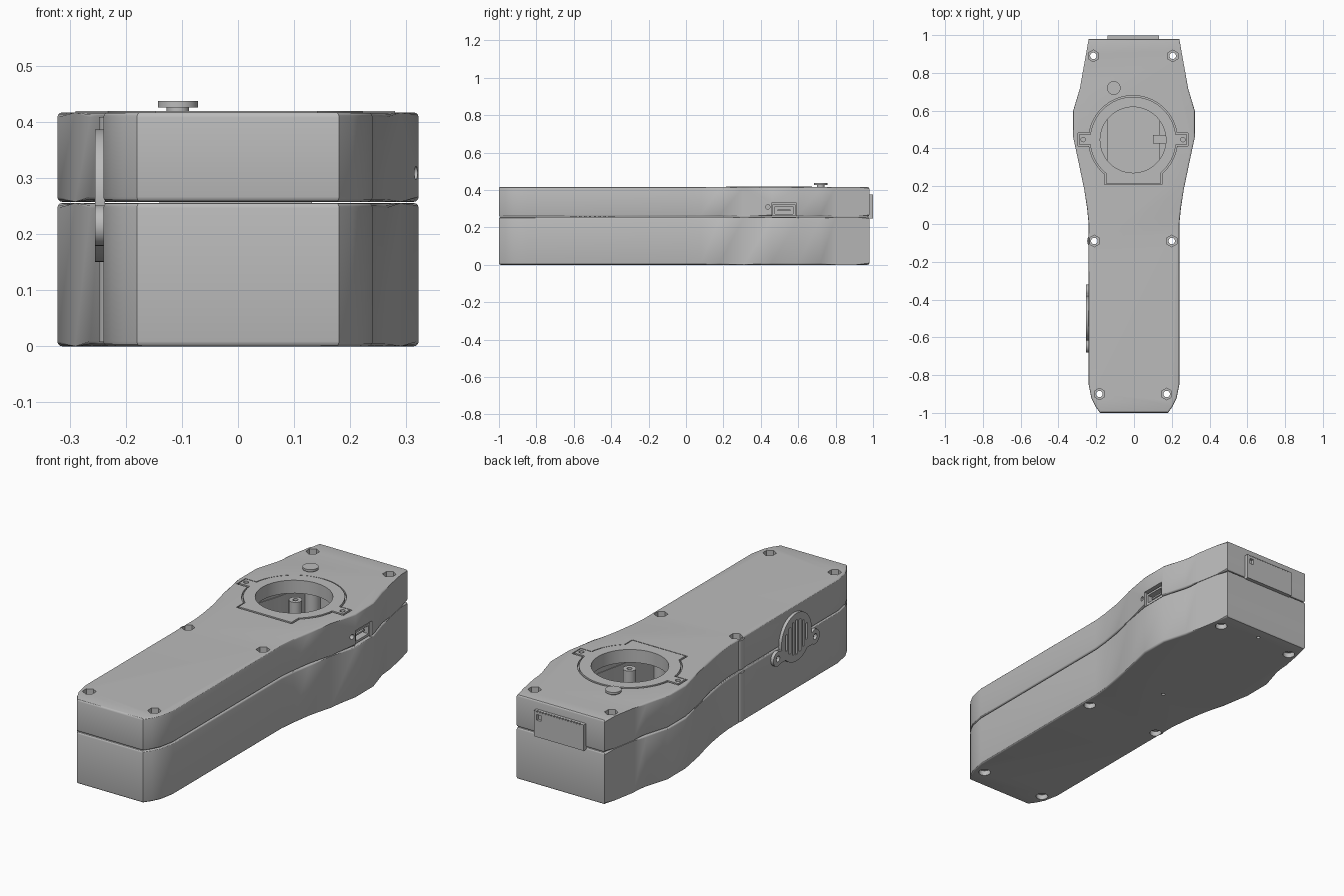
import bpy, bmesh, math
from mathutils import Matrix

cube = bpy.data.objects.get("Cube")
if cube:
    bpy.data.objects.remove(cube, do_unlink=True)

grey = bpy.data.materials.new("plastic_grey")
grey.use_nodes = True
COLOUR = (0.5, 0.5, 0.5, 1)
grey.diffuse_color = COLOUR
grey.node_tree.nodes["Principled BSDF"].inputs["Base Color"].default_value = COLOUR


def finish(name, bm):
    mesh = bpy.data.meshes.new(name)
    bmesh.ops.recalc_face_normals(bm, faces=bm.faces)
    bm.to_mesh(mesh)
    bm.free()
    mesh.materials.append(grey)
    ob = bpy.data.objects.new(name, mesh)
    bpy.context.collection.objects.link(ob)
    return ob


def prism(name, outline, z0, z1, rim=0):
    """Upright prism, with optional rounded rims."""
    bm = bmesh.new()
    base = bm.faces.new([bm.verts.new((x, y, z0)) for x, y in outline])
    out = bmesh.ops.extrude_face_region(bm, geom=[base])["geom"]
    for v in out:
        if isinstance(v, bmesh.types.BMVert):
            v.co.z = z1
    if rim:
        edges = [e for e in bm.edges if abs(e.verts[0].co.z - e.verts[1].co.z) < 1e-5]
        bmesh.ops.bevel(bm, geom=edges, offset=rim, segments=3, profile=0.5, affect='EDGES')
    return finish(name, bm)


def box(name, x, y, z):
    return prism(name, [(x[0], y[0]), (x[1], y[0]), (x[1], y[1]), (x[0], y[1])], z[0], z[1])


def rod(name, centre, r, length, axis='Z', sides=32, r2=None):
    bm = bmesh.new()
    turn = Matrix.Rotation(math.pi / 2, 4, 'Y') if axis == 'X' else Matrix()
    bmesh.ops.create_cone(bm, cap_ends=True, segments=sides, radius1=r,
                          radius2=r if r2 is None else r2, depth=length,
                          matrix=Matrix.Translation(centre) @ turn)
    return finish(name, bm)


def upright(name, x, y, z0, z1, r, sides=32):
    return rod(name, (x, y, (z0 + z1) / 2), r, z1 - z0, sides=sides)


def combine(target, other, operation='DIFFERENCE'):
    """Apply a boolean and remove its helper."""
    mod = target.modifiers.new("cut", 'BOOLEAN')
    mod.operation, mod.solver, mod.object = operation, 'EXACT', other
    bpy.context.view_layer.objects.active = target
    bpy.ops.object.modifier_apply(modifier=mod.name)
    bpy.data.objects.remove(other, do_unlink=True)
    return target


# Case outline: straight grip widening into a head
half = [(0.18, -1), (0.205, -0.965), (0.225, -0.925), (0.24, -0.85), (0.24, 0), (0.248, 0.08),
        (0.263, 0.18), (0.29, 0.31), (0.322, 0.46), (0.322, 0.6), (0.286, 0.72),
        (0.272, 0.8), (0.252, 0.91), (0.24, 0.98)]
outline = half + [(-x, y) for x, y in reversed(half)]
inner = [(x - math.copysign(0.025, x), y * 0.97) for x, y in outline]
screws = [(-0.005 + s * x, y) for x, y in ((0.21, 0.89), (0.205, -0.09), (0.178, -0.9))
          for s in (-1, 1)]
CX, CY = -0.005, 0.445
TOP = 0.417


def shell(name, z0, z1, c0, c1):
    body = prism(name, outline, z0, z1, 0.009)
    combine(body, prism("cavity", inner, c0, c1))
    for x, y in screws:
        combine(body, upright("boss", x, y, z0 + 0.008, z1 - 0.008, 0.038), 'UNION')
        combine(body, upright("bore", x, y, -1, 1, 0.017))
    return body


lower = shell("lower_case", 0, 0.2555, 0.03, 0.4)
upper = shell("upper_case", 0.2575, TOP, 0.1, 0.388)

# Screw pockets: round underneath, hexagonal on top
for x, y in screws:
    combine(lower, upright("pocket", x, y, -0.05, 0.025, 0.028))
    combine(upper, upright("pocket", x, y, TOP - 0.03, 0.5, 0.031, 6))
for y in (0.92, 0.216):
    combine(lower, upright("pin_hole", 0, y, -0.1, 0.1, 0.009, 16))


# Bezel plate set into the top, with a groove around it
def bezel(name, grow, z0, z1):
    plate = upright(name, CX, CY, z0, z1, 0.228 + grow, 64)
    combine(plate, box("ears", (-0.29 - grow, 0.28 + grow), (0.42 - grow, 0.475 + grow),
                       (z0, z1)), 'UNION')
    return combine(plate, box("foot", (-0.148 - grow, 0.142 + grow), (0.215 - grow, 0.4),
                              (z0, z1)), 'UNION')


combine(upper, bezel("recess", 0.007, 0.404, 0.5))
bezel_plate = bezel("bezel_plate", 0, 0.4, 0.4195)
for part in (upper, bezel_plate):
    combine(part, upright("window", CX, CY, 0.3, 0.5, 0.174, 64))
for s in (-1, 1):
    combine(bezel_plate, upright("ear_hole", CX + s * 0.264, 0.447, 0.3, 0.5, 0.012, 16))
collar = upright("window_collar", CX, CY, 0.355, 0.392, 0.2, 64)
combine(collar, upright("window", CX, CY, 0.3, 0.5, 0.174, 64))

# Push button
button = upright("button_stem", -0.107, 0.72, 0.4, 0.428, 0.02)
combine(button, upright("button_cap", -0.107, 0.72, 0.426, 0.437, 0.036), 'UNION')
button.name = "button"

# Inside the head: board, posts and a small latch
parts = [lower, upper, bezel_plate, collar, button]
parts.append(box("inner_board", (-0.14, 0.135), (0.1, 0.8), (0.025, 0.05)))
for i, (x, y) in enumerate([(s * 0.19, y) for s in (-1, 1) for y in (0.17, 0.72)]):
    post = upright("post_%d" % (i + 1), x, y, 0.025, 0.25, 0.03)
    parts.append(combine(post, upright("post_hole", x, y, 0.15, 0.3, 0.012)))
latch = box("latch", (0.1, 0.17), (0.425, 0.47), (0.2, 0.24))
combine(latch, box("stem", (0.12, 0.14), (0.43, 0.465), (0.03, 0.21)), 'UNION')
parts.append(latch)

# Socket opening on the left flank
for part in (lower, upper):
    combine(part, box("socket_cut", (0.27, 0.4), (0.46, 0.588), (0.252, 0.333)))
combine(upper, rod("reset_hole", (0.32, 0.438, 0.309), 0.012, 0.12, 'X', 16))
socket = box("socket", (0.18, 0.312), (0.463, 0.585), (0.26, 0.322))
combine(socket, box("slot", (0.24, 0.4), (0.475, 0.573), (0.272, 0.312)))
parts += [socket, box("socket_tongue", (0.23, 0.3), (0.49, 0.56), (0.288, 0.296))]

# Speaker grille on the right flank
GX, GY, GZ = -0.246, -0.5, 0.268
grille = rod("speaker_grille", (GX, GY, GZ), 0.118, 0.018, 'X', 48)
combine(grille, box("arms", (GX - 0.009, GX + 0.009), (GY - 0.145, GY + 0.145),
                    (0.185, 0.245)), 'UNION')
for s in (-1, 1):
    y = GY + s * 0.145
    combine(grille, rod("ear", (GX, y, 0.215), 0.036, 0.018, 'X'), 'UNION')
    combine(grille, rod("ear_hole", (GX, y, 0.215), 0.014, 0.1, 'X', 16))
for i in range(-3, 4):
    y = GY + i * 0.026
    reach = 0.085 - 0.005 * i * i
    for part in (grille, lower, upper):
        combine(part, box("slit", (GX - 0.1, GX + 0.06), (y - 0.007, y + 0.007),
                          (GZ - reach, GZ + reach)))
parts.append(grille)

# Rear cover plate with a small window and a toothed upper edge
cover = box("rear_cover", (-0.14, 0.132), (0.97, 0.999), (0.247, 0.375))
combine(cover, box("cover_window", (0.095, 0.117), (0.985, 1.1), (0.33, 0.358)))
for i in range(16):
    x = -0.12 + i * 0.0155
    combine(cover, box("notch", (x, x + 0.006), (0.992, 1.1), (0.37, 0.4)))
parts.append(cover)

# Smooth the curves while keeping edges crisp
for ob in bpy.context.view_layer.objects:
    ob.select_set(ob in parts)
bpy.context.view_layer.objects.active = lower
bpy.ops.object.shade_smooth_by_angle(angle=math.radians(30))
